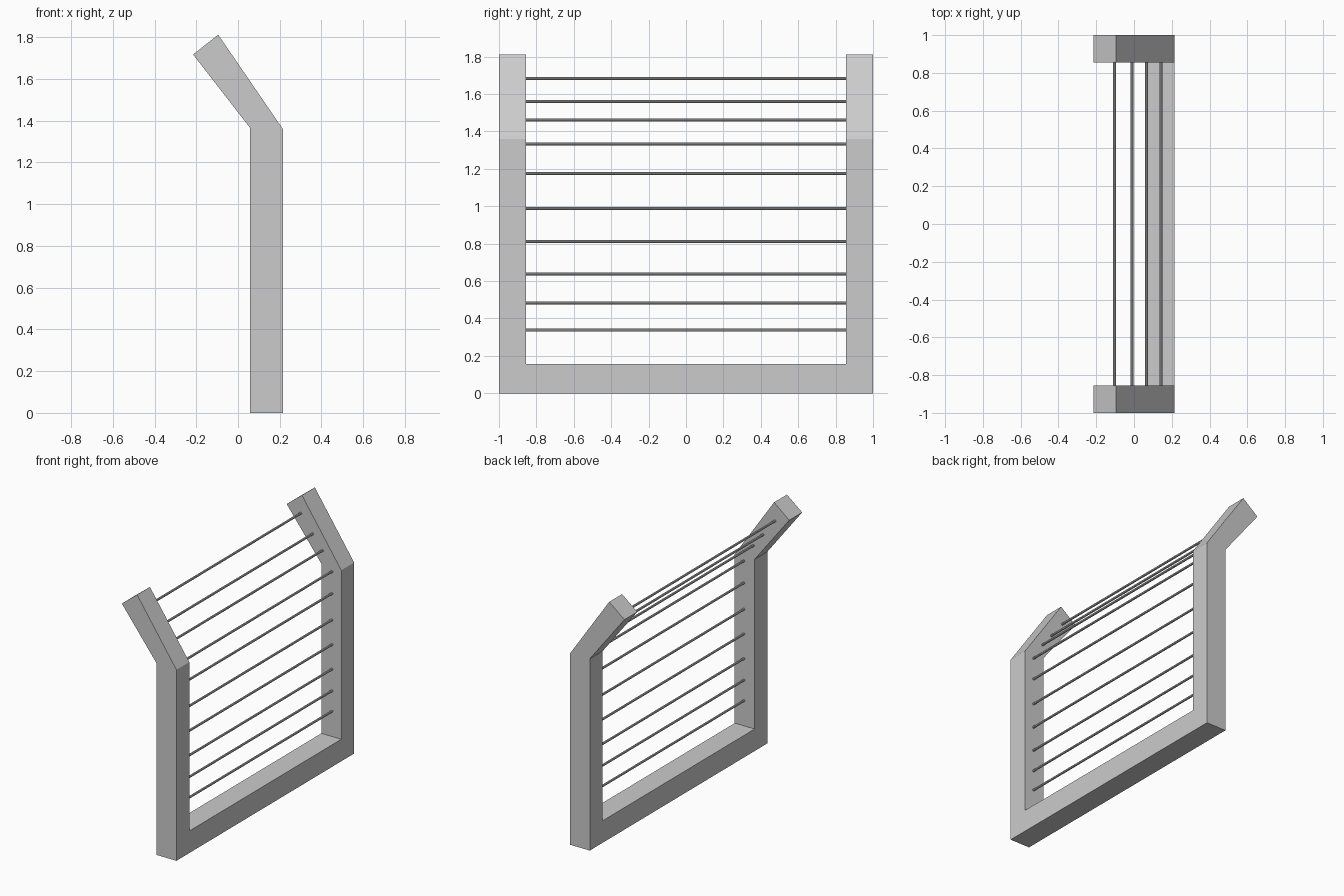
import bpy, bmesh, math
from mathutils import Matrix

if "Cube" in bpy.data.objects:
    bpy.data.objects.remove(bpy.data.objects["Cube"])

# Side profile of a post as (x, z) pairs: outer edge, inner edge
OUTER_TIP, INNER_TIP = (-0.095, 1.812), (-0.215, 1.717)
OUTER_BEND, INNER_BEND = (0.215, 1.36), (0.058, 1.365)
Y_OUT, Y_IN, SILL = 1.0, 0.855, 0.157


def finish(bm, name):
    bmesh.ops.recalc_face_normals(bm, faces=bm.faces)
    mesh = bpy.data.meshes.new(name)
    bm.to_mesh(mesh)
    bm.free()
    obj = bpy.data.objects.new(name, mesh)
    bpy.context.collection.objects.link(obj)
    return obj


# U-shaped frame: one rectangular section swept down a post, along the sill and up
def post_section(s, front, back):
    (fx, fz), (bx, bz) = front, back
    return [(fx, s * Y_OUT, fz), (bx, s * Y_OUT, bz),
            (bx, s * Y_IN, bz), (fx, s * Y_IN, fz)]


def corner_section(s):
    f, b = OUTER_BEND[0], INNER_BEND[0]
    return [(f, s * Y_OUT, 0), (b, s * Y_OUT, 0), (b, s * Y_IN, SILL), (f, s * Y_IN, SILL)]


def half(s):
    return [post_section(s, OUTER_TIP, INNER_TIP),
            post_section(s, OUTER_BEND, INNER_BEND), corner_section(s)]


bm = bmesh.new()
rings = [[bm.verts.new(p) for p in sec] for sec in half(-1) + half(1)[::-1]]
for a, b in zip(rings, rings[1:]):
    for i in range(4):
        j = (i + 1) % 4
        bm.faces.new((a[i], a[j], b[j], b[i]))
bm.faces.new(rings[0])
bm.faces.new(rings[-1])
finish(bm, "fence_frame")

# Horizontal wires strung between the posts (x, z)
wires = [(0.142, z) for z in (0.337, 0.483, 0.637, 0.812, 0.988, 1.176, 1.333)]
wires += [(0.067, 1.462), (-0.01, 1.56), (-0.103, 1.682)]
for n, (x, z) in enumerate(wires, 1):
    bm = bmesh.new()
    bmesh.ops.create_cone(bm, cap_ends=True, segments=8, radius1=0.008, radius2=0.008,
                          depth=2 * Y_IN + 0.01,
                          matrix=Matrix.Translation((x, 0, z)) @ Matrix.Rotation(math.pi / 2, 4, 'X'))
    finish(bm, f"wire_{n}")
